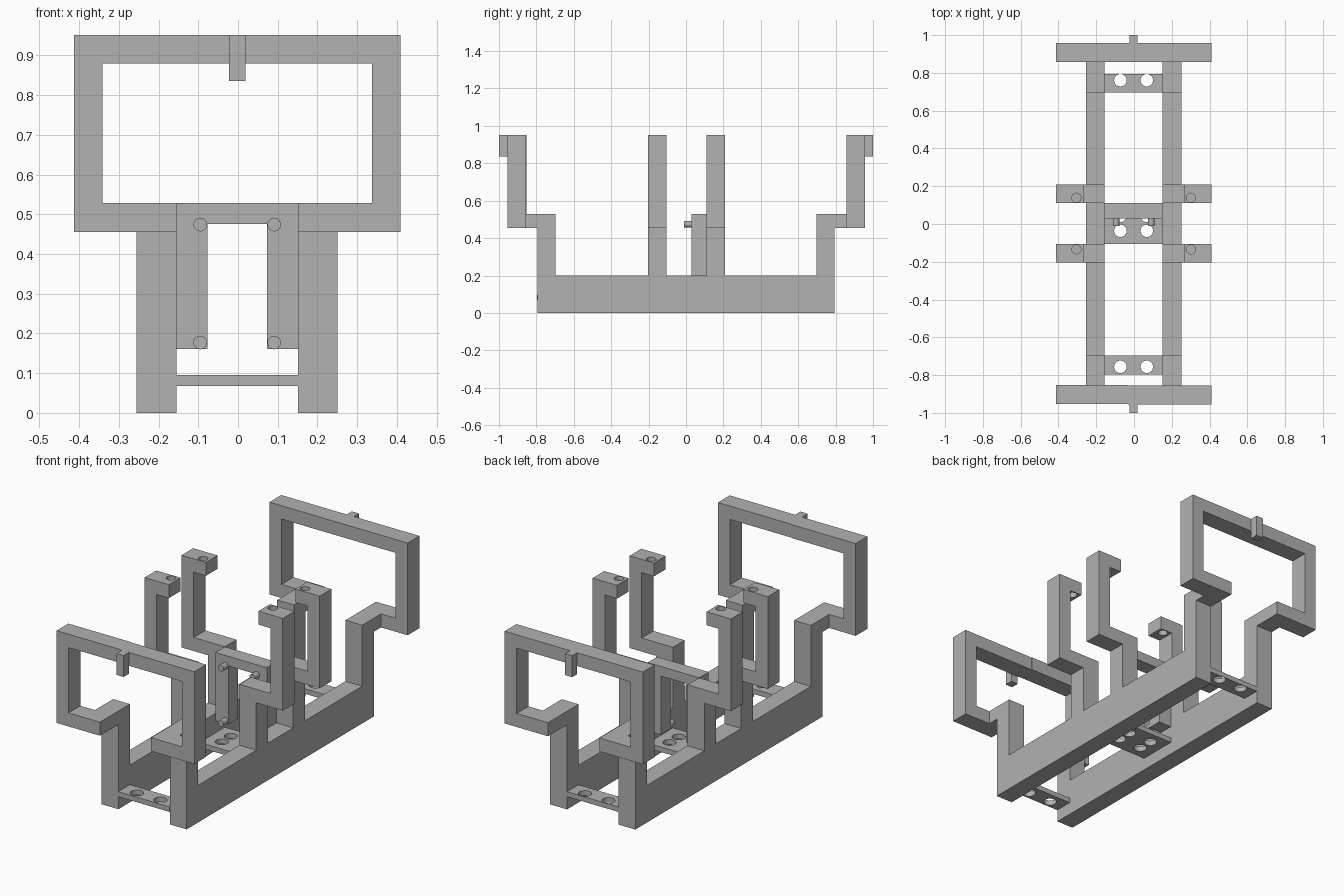
import bpy, bmesh
from mathutils import Vector, Matrix

cube = bpy.data.objects.get("Cube")
if cube:
    bpy.data.objects.remove(cube, do_unlink=True)

grey = bpy.data.materials.new("plain_grey")
grey.use_nodes = True
COLOUR = (0.445, 0.445, 0.445, 1)
grey.diffuse_color = COLOUR
grey.node_tree.nodes["Principled BSDF"].inputs["Base Color"].default_value = COLOUR

CENTRE_X = -0.002
BASE, ARM, SHELF, BEAM, TOP = 0.2, 0.455, 0.528, 0.879, 0.951
RAIL_IN, RAIL_OUT, FRAME_IN, FRAME_OUT = 0.153, 0.253, 0.339, 0.411


def finish(name, bm):
    bmesh.ops.recalc_face_normals(bm, faces=bm.faces)
    bmesh.ops.translate(bm, verts=bm.verts, vec=(CENTRE_X, 0, 0))
    mesh = bpy.data.meshes.new(name)
    bm.to_mesh(mesh)
    bm.free()
    mesh.materials.append(grey)
    obj = bpy.data.objects.new(name, mesh)
    bpy.context.collection.objects.link(obj)
    return obj


def extrude(name, points, start, end, axis="y"):
    """Extrude an (x, z) profile along y, or a (y, z) profile along x."""
    bm = bmesh.new()
    if axis == "y":
        verts = [bm.verts.new((a, start, b)) for a, b in points]
        step = Vector((0, end - start, 0))
    else:
        verts = [bm.verts.new((start, a, b)) for a, b in points]
        step = Vector((end - start, 0, 0))
    face = bm.faces.new(verts)
    moved = bmesh.ops.extrude_face_region(bm, geom=[face])["geom"]
    bmesh.ops.translate(bm, vec=step, verts=[v for v in moved if isinstance(v, bmesh.types.BMVert)])
    return finish(name, bm)


def box(name, x0, x1, y0, y1, z0, z1):
    return extrude(name, [(x0, z0), (x1, z0), (x1, z1), (x0, z1)], y0, y1)


def cylinder(name, centre, radius, depth, along_y=False):
    bm = bmesh.new()
    turn = Matrix.Rotation(1.5707963, 4, "X") if along_y else Matrix()
    bmesh.ops.create_cone(bm, cap_ends=True, segments=32, radius1=radius, radius2=radius,
                          depth=depth, matrix=Matrix.Translation(centre) @ turn)
    obj = finish(name, bm)
    bpy.context.view_layer.objects.active = obj
    bpy.ops.object.select_all(action="DESELECT")
    obj.select_set(True)
    bpy.ops.object.shade_smooth_by_angle()
    return obj


def drill(obj, centres, radius, depth):
    for centre in centres:
        cutter = cylinder("hole_cutter", centre, radius, depth)
        cutter.hide_render = True
        mod = obj.modifiers.new("hole", "BOOLEAN")
        mod.operation, mod.solver, mod.object = "DIFFERENCE", "EXACT", cutter
        bpy.context.view_layer.objects.active = obj
        bpy.ops.object.modifier_apply(modifier=mod.name)
        bpy.data.objects.remove(cutter, do_unlink=True)


def flip(points):
    return [(-a, b) for a, b in points]


# Side rails with end posts and overhanging necks
end = [(0.795, 0), (0.795, ARM), (0.857, ARM), (0.857, SHELF), (0.697, SHELF), (0.697, BASE)]
rail = end + flip(end)[::-1]
extrude("left_rail", rail, RAIL_IN, RAIL_OUT, "x")
extrude("right_rail", rail, -RAIL_OUT, -RAIL_IN, "x")

# Rectangular end frames, open at the bottom; the front one is in two pieces
outer = [(RAIL_IN, ARM), (FRAME_OUT, ARM), (FRAME_OUT, TOP)]
inner = [(FRAME_IN, BEAM), (FRAME_IN, SHELF), (RAIL_IN, SHELF)]
extrude("back_frame", outer + flip(outer)[::-1] + flip(inner)[::-1] + inner, 0.857, 0.957)
SEAM = -0.031
left_half = outer + [(SEAM, TOP), (SEAM, BEAM)] + inner
right_half = flip(outer) + [(SEAM, TOP), (SEAM, BEAM)] + flip(inner)
extrude("front_frame_left", left_half, -0.955, -0.855)
extrude("front_frame_right", right_half, -0.952, -0.852)

# Hanging tabs at the middle of each frame
box("front_tab", -0.021, 0.021, -1, -0.955, 0.836, TOP)
box("back_tab", -0.021, 0.021, 0.957, 1, 0.836, TOP)

# Four stepped brackets with drilled top arms
bracket = [(RAIL_IN, BASE), (RAIL_OUT, BASE), (RAIL_OUT, ARM), (FRAME_OUT, ARM),
           (FRAME_OUT, TOP), (0.266, TOP), (0.266, BEAM), (FRAME_IN, BEAM),
           (FRAME_IN, SHELF), (RAIL_IN, SHELF)]
for row, y0, y1, hole_y in (("front", -0.204, -0.105, -0.134), ("back", 0.11, 0.209, 0.139)):
    for side, sign in (("left", 1), ("right", -1)):
        points = bracket if sign > 0 else flip(bracket)
        obj = extrude(f"{row}_{side}_bracket", points, y0, y1)
        drill(obj, [(sign * 0.303, hole_y, 0.915)], 0.024, 0.12)

# Drilled plates between the rails
for name, y0, y1, holes in (("front_plate", -0.797, -0.697, [-0.756]),
                            ("middle_plate", -0.105, 0.11, [-0.036, 0.043]),
                            ("back_plate", 0.697, 0.795, [0.761])):
    plate = box(name, -RAIL_IN, RAIL_IN, y0, y1, 0.068, 0.095)
    drill(plate, [(s * 0.07, y, 0.08) for s in (-1, 1) for y in holes], 0.033, 0.1)

# Central bridge with two hanging legs
leg = [(RAIL_IN, SHELF), (RAIL_IN, 0.161), (0.075, 0.161), (0.075, 0.476)]
extrude("central_bridge", leg + flip(leg)[::-1], 0.029, 0.11)

# Pegs on the legs
for side, sign in (("left", 1), ("right", -1)):
    for level, z in (("upper", 0.474), ("lower", 0.177)):
        cylinder(f"{level}_{side}_peg", (sign * 0.093, 0.012, z), 0.017, 0.044, True)
